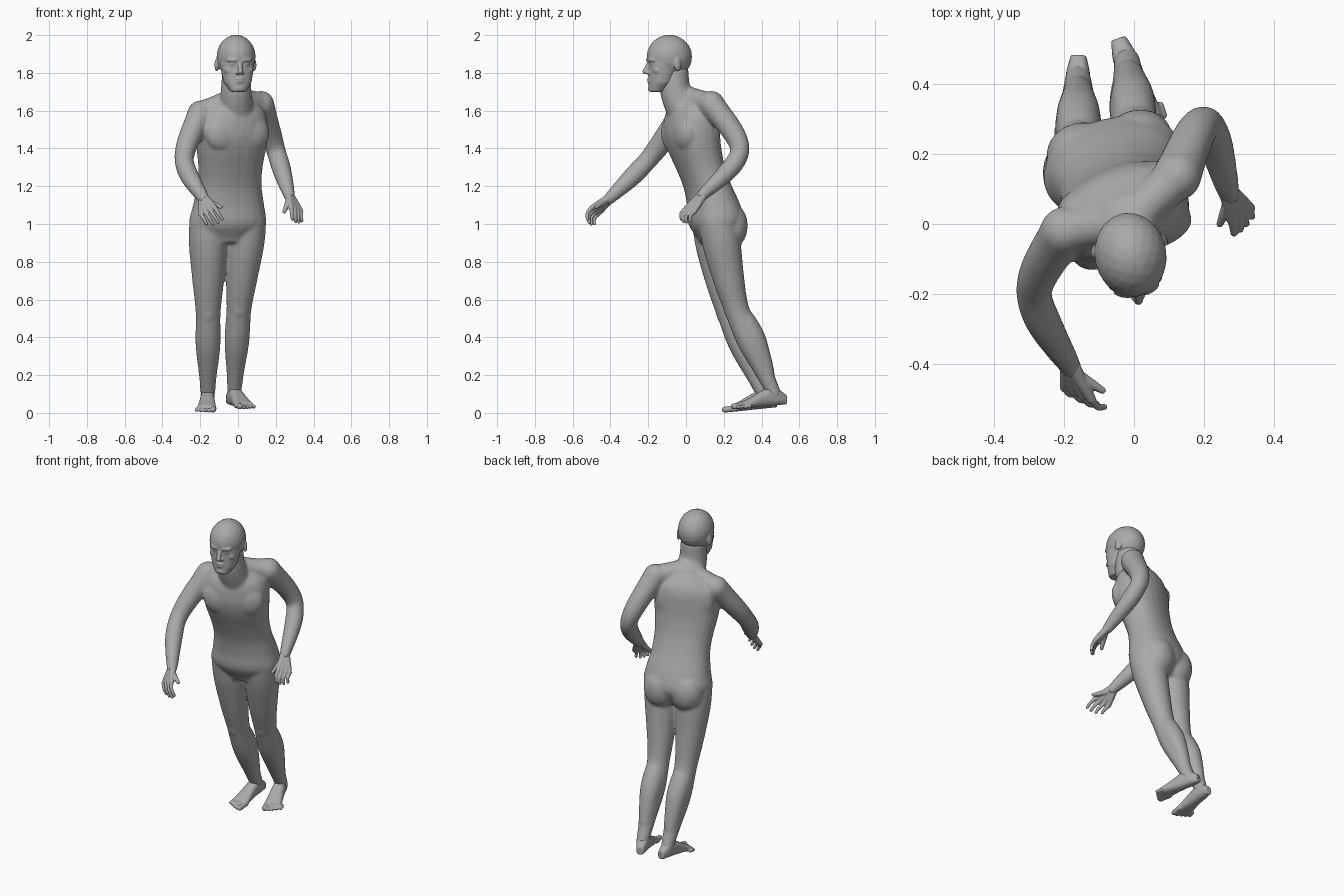
import bpy, bmesh
from math import cos, sin, pi, radians, copysign
from mathutils import Vector, Matrix

cube = bpy.data.objects.get("Cube")
if cube:
    bpy.data.objects.remove(cube, do_unlink=True)

skin = bpy.data.materials.new("plain_grey")
skin.use_nodes = True
grey = (0.4, 0.4, 0.4, 1)
skin.diffuse_color = grey
skin.node_tree.nodes["Principled BSDF"].inputs["Base Color"].default_value = grey
UP = Vector((0, 0, 1))
SIDE = Vector((1, 0, 0))
BACK = Vector((0, 1, 0))


def spline(values, t):
    """Smooth curve through evenly spread values, t from start to end."""
    place = t * (len(values) - 1)
    k = min(int(place), len(values) - 2)
    u = place - k
    a, b, c, d = values[max(k - 1, 0)], values[k], values[k + 1], values[min(k + 2, len(values) - 1)]
    return b + ((c - a) * u + (a * 2 - b * 5 + c * 4 - d) * u ** 2
                + (b * 3 - a - c * 3 + d) * u ** 3) * 0.5


def ring(centre, half_a, half_b, power=2, count=24):
    """Rounded cross-section spanned by two half axes."""
    def soft(value):
        return copysign(abs(value) ** (2 / power), value)
    angles = [2 * pi * i / count for i in range(count)]
    return [centre + half_a * soft(cos(a)) + half_b * soft(sin(a)) for a in angles]


def loft(bm, rings):
    loops = [[bm.verts.new(point) for point in points] for points in rings]
    faces = [bm.faces.new(loops[0]), bm.faces.new(loops[-1])]
    for low, high in zip(loops, loops[1:]):
        for i in range(len(low)):
            j = (i + 1) % len(low)
            faces.append(bm.faces.new((low[i], low[j], high[j], high[i])))
    bmesh.ops.recalc_face_normals(bm, faces=faces)


def blob(bm, centre, size, turn=0):
    matrix = (Matrix.Translation(centre) @ Matrix.Rotation(radians(turn), 4, 'Z')
              @ Matrix.Diagonal((*size, 1)))
    bmesh.ops.create_icosphere(bm, subdivisions=3, radius=1, matrix=matrix)


def limb(bm, joints, radii):
    """Round limb curving through the joints, its radii evenly spread, with ball ends."""
    joints = [Vector(joint) for joint in joints]
    steps = 4 * len(radii)
    points = [spline(joints, i / steps) for i in range(steps + 1)]
    rings = []
    for i, point in enumerate(points):
        radius = spline(radii, i / steps)
        along = points[min(i + 1, steps)] - points[max(i - 1, 0)]
        across = along.cross(SIDE).normalized()
        rings.append(ring(point, across * radius, along.normalized().cross(across) * radius))
    loft(bm, rings)
    for end in (0, -1):
        blob(bm, points[end], [radii[end]] * 3)


def finish(name, bm, voxel, rounds):
    """Fuse the overlapping volumes into one soft skin."""
    mesh = bpy.data.meshes.new(name)
    bm.to_mesh(mesh)
    bm.free()
    mesh.materials.append(skin)
    part = bpy.data.objects.new(name, mesh)
    bpy.context.collection.objects.link(part)
    fuse = part.modifiers.new("fuse", 'REMESH')
    fuse.mode = 'VOXEL'
    fuse.voxel_size = voxel
    fuse.use_smooth_shade = True
    soften = part.modifiers.new("soften", 'SMOOTH')
    soften.factor = 0.5
    soften.iterations = rounds
    return part


def spine(z):
    """Centre, sideways axis and backward axis of the leaning, twisting trunk."""
    u = min(max((1.5 - z) / 0.5, 0), 1)
    centre = Vector((-0.06 + (z - 0.9) * 0.05, 0.03 + 0.13 * u * u * (3 - 2 * u), z))
    twist = Matrix.Rotation(radians(11 + (z - 0.9) * 18), 3, 'Z')
    return centre, twist @ SIDE, twist @ BACK


# Trunk: level sections from crotch to neck base
body = bmesh.new()
sections = []
widths = (0.12, 0.2, 0.19, 0.172, 0.173, 0.187, 0.192, 0.168, 0.065)
for i in range(33):
    centre, across, behind = spine(0.9 + i / 40)
    width = spline(widths, i / 32)
    sections.append(ring(centre, across * width, behind * width * 0.71, 2.25))
loft(body, sections)
limb(body, [(-0.01, 0, 1.58), (-0.01, -0.055, 1.7), (-0.01, -0.06, 1.8)], (0.095, 0.082, 0.075))


# Chest, shoulder blades and buttocks, mirrored about the trunk
def paired_mass(z, apart, back, size):
    centre, across, behind = spine(z)
    for side in (-1, 1):
        place = centre + across * apart * side + behind * back
        blob(body, place, size, 11 + (z - 0.9) * 18)


paired_mass(1.48, 0.08, -0.076, (0.1, 0.055, 0.1))
paired_mass(1.5, 0.085, 0.068, (0.09, 0.05, 0.12))
paired_mass(0.99, 0.083, 0.065, (0.1, 0.085, 0.12))

# Arms, each with a muscle running to the neck
right_wrist, left_wrist = Vector((-0.18, -0.41, 1.13)), Vector((0.272, 0.085, 1.15))
for shoulder, elbow, wrist in (
        ((-0.198, -0.02, 1.585), (-0.285, -0.2, 1.34), right_wrist),
        ((0.122, 0.135, 1.635), (0.202, 0.285, 1.385), left_wrist)):
    limb(body, [(-0.01, 0.01, 1.67), shoulder], (0.06, 0.058, 0.064))
    limb(body, [shoulder, elbow, wrist], (0.07, 0.064, 0.058, 0.051, 0.051, 0.041, 0.031))

# Legs, with kneecaps and calf muscles
for hip, knee, ankle in (
        ((0.05, 0.165, 1.02), (0.005, 0.268, 0.55), (-0.02, 0.468, 0.1)),
        ((-0.158, 0.13, 1.02), (-0.158, 0.228, 0.53), (-0.16, 0.42, 0.08))):
    limb(body, [hip, knee, ankle], (0.1, 0.102, 0.085, 0.066, 0.066, 0.047, 0.037))
    knee, ankle = Vector(knee), Vector(ankle)
    blob(body, knee - BACK * 0.04, (0.035, 0.03, 0.05))
    limb(body, [knee, knee.lerp(ankle, 0.36) + BACK * 0.022, knee.lerp(ankle, 0.75) + BACK * 0.012],
         (0.05, 0.062, 0.062, 0.05, 0.04))
finish("body", body, 0.008, 14)


# Feet: lofted from heel to ball, then five toes
def foot(name, heel, toe, inner):
    bm = bmesh.new()
    heel, toe = Vector(heel), Vector(toe)
    across = (toe - heel).cross(UP).normalized() * inner
    widths = (0.022, 0.034, 0.037, 0.041, 0.047, 0.051)
    heights = (0.05, 0.09, 0.1, 0.08, 0.055, 0.035)
    loft(bm, [ring(heel.lerp(toe, i / 6) + UP * tall / 2, across * wide, UP * tall / 2, 2.5)
              for i, (wide, tall) in enumerate(zip(widths, heights))])
    for i in range(5):
        radius = 0.0105 if i else 0.016
        root = across * (0.036 - 0.022 * i) + UP * radius
        reach = 0.95 - 0.035 * max(i - 1, 0)
        limb(bm, [heel.lerp(toe, 0.74) + root, heel.lerp(toe, reach) + root],
             (radius, radius))
    finish(name, bm, 0.0045, 4)


foot("left_foot", (-0.045, 0.53, 0.045), (0.05, 0.25, 0.018), 1)
foot("right_foot", (-0.158, 0.482, 0.03), (-0.168, 0.192, 0), -1)


# Hands: four curled fingers fanned between two knuckles, plus a thumb
def hand(name, wrist, index, little, bend, thumb_tip):
    bm = bmesh.new()
    index, little, bend = Vector(index), Vector(little), Vector(bend)
    curl = Vector((bend.x, 0, bend.z * 1.1))
    for i, length in enumerate((0.95, 1.05, 1, 0.8)):
        knuckle = index.lerp(little, i / 3)
        root = wrist + (knuckle - index.lerp(little, 0.5)) * 0.25
        limb(bm, [root, knuckle], (0.021, 0.018, 0.0135))
        middle = knuckle + bend * length
        limb(bm, [knuckle, middle, middle + curl * length], (0.0115, 0.01, 0.0085))
    limb(bm, [wrist.lerp(index, 0.2), thumb_tip], (0.02, 0.015, 0.01))
    finish(name, bm, 0.0035, 3)


hand("right_hand", right_wrist, (-0.122, -0.5, 1.085), (-0.198, -0.467, 1.052),
     (0.02, -0.023, -0.03), (-0.09, -0.475, 1.09))
hand("left_hand", left_wrist, (0.282, 0.002, 1.085), (0.333, 0.045, 1.067),
     (0.003, -0.028, -0.03), (0.245, 0, 1.065))

# Head about its own axis: skull, then a jaw with a level front
head = bmesh.new()
blob(head, (0, 0, 1.885), (0.103, 0.121, 0.117))
jaw = []
for i, width in enumerate((0.042, 0.074, 0.084, 0.092)):
    depth = width * 0.9
    jaw.append(ring(Vector((0, depth - 0.11, 1.7 + i / 20)), SIDE * width, BACK * depth, 2.2))
loft(head, jaw)

# Nose, lips and chin
limb(head, [(0, -0.106, 1.86), (0, -0.132, 1.806)], (0.011, 0.012, 0.014))
for z, width in ((1.768, 0.026), (1.753, 0.023)):
    blob(head, (0, -0.106, z), (width, 0.013, 0.008))
blob(head, (0, -0.098, 1.718), (0.027, 0.017, 0.018))

# Nostrils, brows, eyes, cheekbones and ears
for side in (-1, 1):
    blob(head, (side * 0.013, -0.118, 1.8), (0.009, 0.012, 0.009))
    blob(head, (side * 0.036, -0.103, 1.868), (0.034, 0.016, 0.012), side * 18)
    blob(head, (side * 0.036, -0.097, 1.845), (0.016, 0.014, 0.01))
    blob(head, (side * 0.055, -0.073, 1.815), (0.026, 0.024, 0.022), side * 35)
    blob(head, (side * 0.099, 0.028, 1.842), (0.011, 0.022, 0.036), side * 25)
head_part = finish("head", head, 0.005, 6)
head_part.location = (-0.01, -0.088, 0)
head_part.rotation_euler.z = radians(10)
